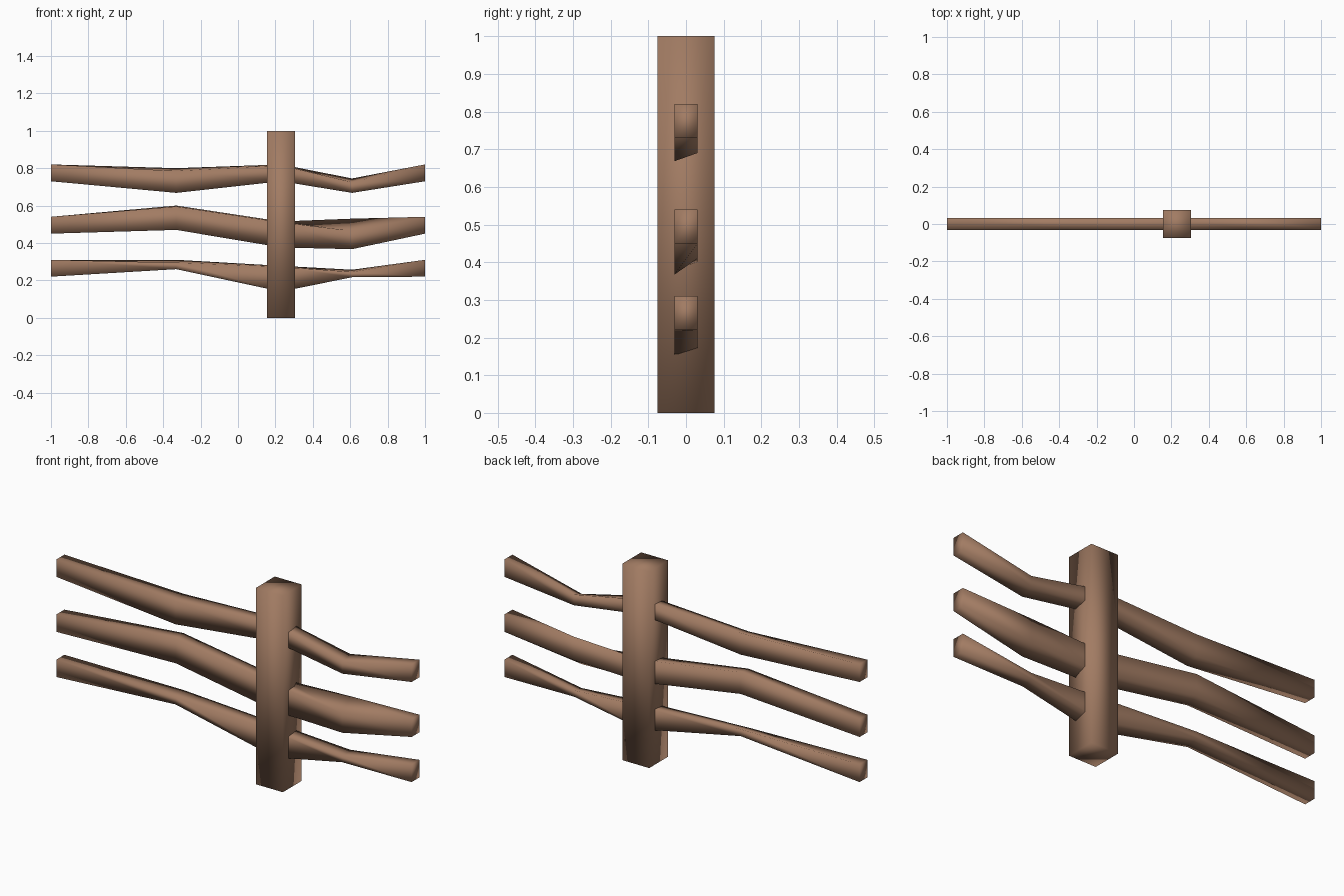
import bpy, bmesh

if "Cube" in bpy.data.objects:
    bpy.data.objects.remove(bpy.data.objects["Cube"])

wood = bpy.data.materials.new("brown wood")
wood.diffuse_color = (0.36, 0.20, 0.125, 1)
wood.use_nodes = True
wood.node_tree.nodes["Principled BSDF"].inputs["Base Color"].default_value = wood.diffuse_color


def sweep(name, rings):
    """Skin a list of four-cornered rings into a closed, smooth-shaded beam."""
    bm = bmesh.new()
    rows = [[bm.verts.new(p) for p in ring] for ring in rings]
    for a, b in zip(rows, rows[1:]):
        for i in range(4):
            j = (i + 1) % 4
            bm.faces.new((a[i], a[j], b[j], b[i]))
    bm.faces.new(rows[0])
    bm.faces.new(rows[-1])
    bmesh.ops.recalc_face_normals(bm, faces=bm.faces)
    for f in bm.faces:
        f.smooth = True
    me = bpy.data.meshes.new(name)
    bm.to_mesh(me)
    bm.free()
    me.materials.append(wood)
    ob = bpy.data.objects.new(name, me)
    bpy.context.collection.objects.link(ob)
    return ob


# Upright post
X, H = 0.23, 0.076
sweep("post", [[(X - H, -H, z), (X + H, -H, z), (X + H, H, z), (X - H, H, z)]
               for z in (0, 1)])

# Warped rails: front bottom, back bottom, back top, front top at each station
stations = (-1, -0.33, X, 0.61, 1)
W = 0.031
rails = {
    "top_rail": [(.73, .73, .82, .82), (.668, .69, .80, .785), (.73, .745, .82, .815),
                 (.668, .69, .745, .725), (.73, .73, .82, .82)],
    "middle_rail": [(.45, .45, .54, .54), (.47, .49, .60, .595), (.376, .40, .515, .51),
                    (.367, .41, .53, .465), (.45, .45, .54, .54)],
    "bottom_rail": [(.22, .22, .31, .31), (.26, .275, .31, .295), (.14, .16, .278, .272),
                    (.217, .225, .257, .245), (.22, .22, .31, .31)],
}
for name, heights in rails.items():
    sweep(name, [[(x, -W, a), (x, W, b), (x, W, c), (x, -W, d)]
                 for x, (a, b, c, d) in zip(stations, heights)])
